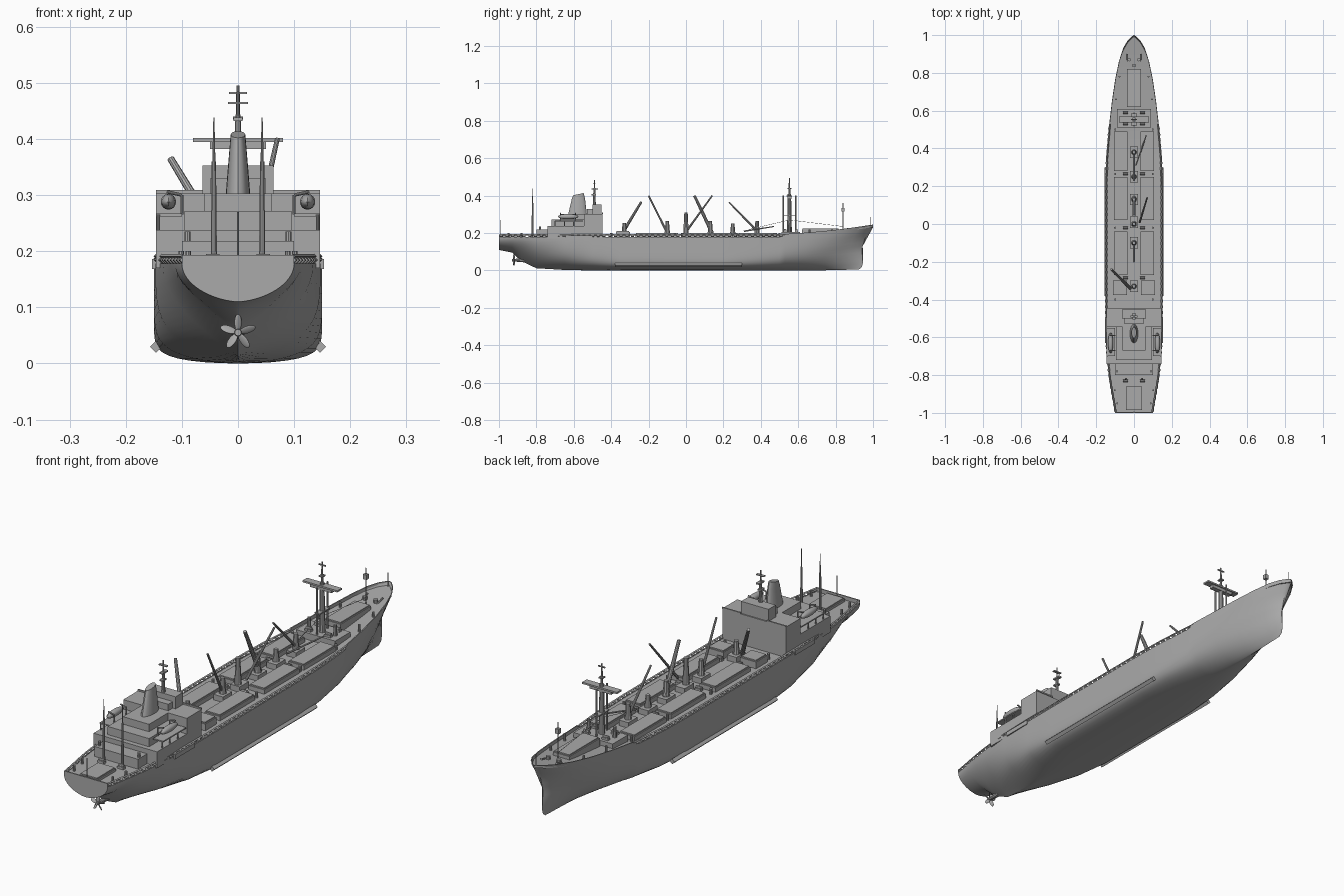
import bpy, bmesh, math
from mathutils import Matrix, Vector

cube = bpy.data.objects.get("Cube")
if cube:
    bpy.data.objects.remove(cube, do_unlink=True)

grey = bpy.data.materials.new("hull_grey")
grey.use_nodes = True
grey.diffuse_color = (0.4, 0.4, 0.4, 1)
grey.node_tree.nodes["Principled BSDF"].inputs["Base Color"].default_value = (0.4, 0.4, 0.4, 1)


def part(name, bm, angle=35):
    """Turn a bmesh into a named grey object with sharp edges kept."""
    bmesh.ops.recalc_face_normals(bm, faces=bm.faces)
    me = bpy.data.meshes.new(name)
    bm.to_mesh(me)
    bm.free()
    me.materials.append(grey)
    for p in me.polygons:
        p.use_smooth = True
    me.set_sharp_from_angle(angle=math.radians(angle))
    ob = bpy.data.objects.new(name, me)
    bpy.context.collection.objects.link(ob)
    return ob


def add_box(bm, x, y, z):
    """Box from three (low, high) ranges."""
    mid = [(a + b) / 2 for a, b in (x, y, z)]
    size = [b - a for a, b in (x, y, z)]
    bmesh.ops.create_cube(bm, size=1, matrix=Matrix.Translation(mid) @ Matrix.Diagonal((*size, 1)))


def add_rod(bm, p, q, r, r2=None, sides=10):
    """Tapered rod between two points."""
    p, q = Vector(p), Vector(q)
    d = q - p
    m = Matrix.Translation((p + q) / 2) @ d.to_track_quat("Z", "Y").to_matrix().to_4x4()
    bmesh.ops.create_cone(bm, cap_ends=True, segments=sides, radius1=r,
                          radius2=r if r2 is None else r2, depth=d.length, matrix=m)


def add_ball(bm, at, size, turn=Matrix()):
    bmesh.ops.create_uvsphere(bm, u_segments=14, v_segments=8, radius=1,
                              matrix=Matrix.Translation(at) @ turn @ Matrix.Diagonal((*size, 1)))


def lerp_table(table, t, col=1):
    for a, b in zip(table, table[1:]):
        if t <= b[0]:
            return a[col] + (b[col] - a[col]) * max(0, t - a[0]) / (b[0] - a[0])
    return table[-1][col]


# Hull stations: y, half width, keel height, deck edge height, fullness, roundness
DECK = 0.178
STATIONS = [
    (-1, .10, .11, DECK, 2, .6), (-.93, .112, .096, DECK, 2, .7),
    (-.88, .121, .05, DECK, 1.5, 1.2), (-.8, .134, .012, DECK, 2, 1.1),
    (-.65, .147, .003, DECK, 4, .8), (-.5, .15, 0, DECK, 8, .6),
    (-.35, .15, 0, DECK, 14, .5), (.2, .15, 0, DECK, 14, .5),
    (.35, .146, 0, DECK, 10, .55), (.5, .134, 0, DECK, 6, .62),
    (.53, .131, 0, .195, 5.4, .64), (.65, .117, 0, .203, 3.6, .72),
    (.77, .099, .001, .214, 2.4, .8), (.86, .08, .002, .225, 1.7, .85),
    (.93, .058, .004, .235, 1.3, .9), (.97, .035, .005, .241, 1.1, .9),
    (.99, .015, .006, .244, 1, .9), (1, .002, .006, .245, 1, .9)]
STEM = [(0, .925), (.05, .94), (.15, .946), (.45, .94), (.7, .957), (1, 1)]


def half_width(y):
    return lerp_table(STATIONS, y)


bm = bmesh.new()
rings = []
for y, w, zk, zd, a, b in STATIONS:
    k = min(1, max(0, (y - .55) / .45))
    k = k * k * (3 - 2 * k)
    side = []
    for i in range(19):
        s = (i / 18) ** 2
        side.append((w * (1 - (1 - s) ** a) ** b, y + k * (lerp_table(STEM, s) - 1), zk + s * (zd - zk)))
    lip = max(w - .004, w * .5)
    drop = .014 if y > .52 else .001
    side += [(lip, y, zd), (lip, y, zd - drop)]
    pts = side + [(-x, v, z) for x, v, z in reversed(side[1:])]
    rings.append([bm.verts.new(p) for p in pts])
for r, t in zip(rings, rings[1:]):
    for i in range(len(r)):
        j = (i + 1) % len(r)
        bm.faces.new((r[i], r[j], t[j], t[i]))
bm.faces.new(rings[0])
bm.faces.new(rings[-1])
part("hull", bm, 40)

# Slotted bulwark: top rail over evenly spaced plates, plus the stern rail
bm = bmesh.new()
n = 50
for sx in (-1, 1):
    for i in range(n):
        y0, y1 = -.995 + 1.525 * i / n, -.995 + 1.525 * (i + 1) / n
        p, q = [Vector((sx * (half_width(v) - .003), v, .191)) for v in (y0, y1)]
        add_rod(bm, p, q, .004, sides=4)
        down = Vector((0, 0, -.007))
        add_rod(bm, p + down, p.lerp(q, .5) + down, .006, sides=4)
add_box(bm, (-.1, .1), (-1, -.995), (.175, .193))
part("bulwark_rail", bm)

# Bilge keels and side fenders
bm = bmesh.new()
for sx in (-1, 1):
    add_rod(bm, (sx * .146, -.38, .03), (sx * .146, .3, .03), .011, sides=4)
    add_box(bm, sorted((sx * .14, sx * .153)), (-.63, -.5), (.168, .186))
part("bilge_keels_and_fenders", bm)

# Propeller
bm = bmesh.new()
add_rod(bm, (0, -.93, .055), (0, -.86, .055), .006, .012)
for i in range(5):
    spin = Matrix.Rotation(i * math.tau / 5, 4, "Y")
    at = Vector((0, -.92, .055)) + spin @ Vector((0, 0, .018))
    add_ball(bm, at, (.008, .002, .015), spin @ Matrix.Rotation(.6, 4, "Z"))
part("propeller", bm)

# Deck house tiers
bm = bmesh.new()
for x, y0, y1, z0, z1 in [
        (.146, -.74, -.447, .17, .238), (.1, -.8, -.74, .17, .218),
        (.146, -.545, -.447, .238, .303), (.095, -.72, -.545, .238, .272),
        (.06, -.67, -.545, .272, .303), (.063, -.5, -.452, .303, .353),
        (.05, -.53, -.5, .303, .33)]:
    add_box(bm, (-x, x), (y0, y1), (z0, z1))
for sx in (-1, 1):
    add_box(bm, sorted((sx * .1, sx * .146)), (-.7, -.55), (.262, .267))
    for y in (-.7, -.65, -.6):
        add_rod(bm, (sx * .142, y, .238), (sx * .142, y, .265), .003)
    add_box(bm, sorted((sx * .06, sx * .146)), (-.45, -.444), (.303, .309))
part("deck_house", bm)

# Funnel: tapered oval with a raked top
bm = bmesh.new()
loops = []
for y, z, rx, ry in [(-.58, .3, .022, .05), (-.575, .385, .015, .035), (-.575, .408, .013, .028)]:
    loops.append([bm.verts.new((rx * math.cos(t), y + ry * math.sin(t), z + (z > .4) * .006 * math.sin(t)))
                  for t in [i * math.tau / 20 for i in range(20)]])
for a, b in zip(loops, loops[1:]):
    for i in range(20):
        bm.faces.new((a[i], a[i - 1], b[i - 1], b[i]))
bm.faces.new(loops[0])
bm.faces.new(loops[-1])
part("funnel", bm)

# Lifeboats on davits
bm = bmesh.new()
for sx in (-1, 1):
    add_ball(bm, (sx * .124, -.63, .288), (.014, .055, .014))
    for y in (-.67, -.59):
        add_rod(bm, (sx * .1, y, .265), (sx * .1, y, .3), .003)
        add_rod(bm, (sx * .1, y, .3), (sx * .127, y, .306), .003)
part("lifeboats", bm)

# Radar mast above the wheelhouse
bm = bmesh.new()
add_rod(bm, (0, -.49, .35), (0, -.49, .44), .008, .005)
add_rod(bm, (0, -.49, .44), (0, -.49, .485), .003)
add_box(bm, (-.018, .018), (-.496, -.484), (.462, .466))
add_box(bm, (-.008, .008), (-.505, -.47), (.432, .438))
add_box(bm, (-.008, .008), (-.505, -.48), (.402, .408))
part("radar_mast", bm)

# Cargo hatches with raised covers
bm = bmesh.new()
hatches = [(0, .038, .62, .82, .225), (0, .042, -.985, -.86, .192)]
for sx in (-1, 1):
    hatches += [(sx * .071, .036, a, b, .2) for a, b in [(.28, .49), (.02, .25), (-.27, -.04)]]
    hatches += [(sx * .075, .037, -.375, -.3, .21)]
for cx, w, a, b, z in hatches:
    add_box(bm, (cx - w, cx + w), (a, b), (.17, z - .005))
    add_box(bm, (cx - w + .004, cx + w - .004), (a + .004, b - .004), (z - .005, z))
part("cargo_hatches", bm)

# Mast houses and winches
bm = bmesh.new()
add_box(bm, (-.09, .09), (.51, .61), (.17, .206))
for y in (.38, .25, .13, .01, -.1, -.33):
    add_box(bm, (-.022, .022), (y - .03, y + .03), (.17, .2))
for sx in (-1, 1):
    for y in (.59, .53, -.02, .265, -.285, -.83):
        z = .206 if y > .5 else .178
        add_box(bm, (sx * .045 - .014, sx * .045 + .014), (y - .008, y + .008), (z - .003, z + .008))
        add_rod(bm, (sx * .045 - .012, y, z + .01), (sx * .045 + .012, y, z + .01), .007)
    add_rod(bm, (sx * .025, .87, .21), (sx * .025, .87, .226), .009)
    add_rod(bm, (sx * .035, .84, .2), (sx * .035, .9, .222), .004)
part("mast_houses_and_winches", bm)

# Derrick posts and booms
bm = bmesh.new()
for y, z in ((.38, .265), (.25, .25), (.13, .265), (0, .31), (-.1, .265), (-.33, .255)):
    add_rod(bm, (0, y, .19), (0, y, z), .015, .009)
for p, q, r in [
        ((-.02, -.34, .2), (-.12, -.24, .365), .009), ((0, -.1, .2), (0, -.2, .4), .006),
        ((0, .14, .2), (0, .045, .4), .01), ((.03, .01, .22), (.07, .14, .4), .006),
        ((0, .38, .21), (0, .23, .365), .006), ((.01, .31, .21), (.065, .47, .235), .004)]:
    add_rod(bm, p, q, r, r * .7)
part("cargo_derricks", bm)

# Foremast with its side stays and gantry platform
bm = bmesh.new()
add_rod(bm, (0, .553, .2), (0, .553, .41), .013, .009)
add_rod(bm, (0, .553, .41), (0, .553, .495), .005, .003)
add_box(bm, (-.08, .08), (.538, .568), (.395, .402))
add_box(bm, (-.05, .05), (.543, .563), (.382, .395))
add_box(bm, (-.016, .016), (.55, .556), (.48, .484))
add_box(bm, (-.009, .009), (.543, .563), (.435, .44))
for y in (.52, .587):
    add_rod(bm, (0, y, .2), (0, y, .4), .004)
    add_box(bm, (-.012, .012), (min(y, .553), max(y, .553)), (.29, .295))
for sx in (-1, 1):
    add_rod(bm, (sx * .06, .553, .2), (sx * .06, .553, .25), .009, .006)
part("foremast", bm)

# Aft king posts, bow light post and flag staffs
bm = bmesh.new()
for sx in (-1, 1):
    add_rod(bm, (sx * .043, -.82, .17), (sx * .043, -.82, .36), .006, .004)
    add_rod(bm, (sx * .043, -.82, .36), (sx * .043, -.82, .438), .003, .001)
    add_rod(bm, (sx * .09, -.78, .17), (sx * .09, -.78, .235), .006)
add_rod(bm, (0, .84, .2), (0, .84, .36), .0025)
add_box(bm, (-.008, .008), (.832, .848), (.315, .335))
add_rod(bm, (0, .985, .225), (0, .985, .285), .002)
add_rod(bm, (0, -.993, .175), (0, -.993, .27), .002)
part("king_posts_and_staffs", bm)

# Deck vents and bollards
bm = bmesh.new()
for sx in (-1, 1):
    for y in (-.02, -.06, .265, -.4, .5):
        add_rod(bm, (sx * .1, y, .17), (sx * .1, y, .2), .006)
    for y in (-.95, -.88, .66, .78):
        z = .17 if y < 0 else .19
        add_rod(bm, (sx * (half_width(y) - .02), y, z), (sx * (half_width(y) - .02), y, z + .03), .005)
part("vents_and_bollards", bm)

# Rigging wires
bm = bmesh.new()
for p, q in [((0, .34, .22), (0, .553, .27)), ((0, .553, .27), (0, .84, .235))]:
    add_rod(bm, p, q, .001, sides=5)
part("rigging_wires", bm)
